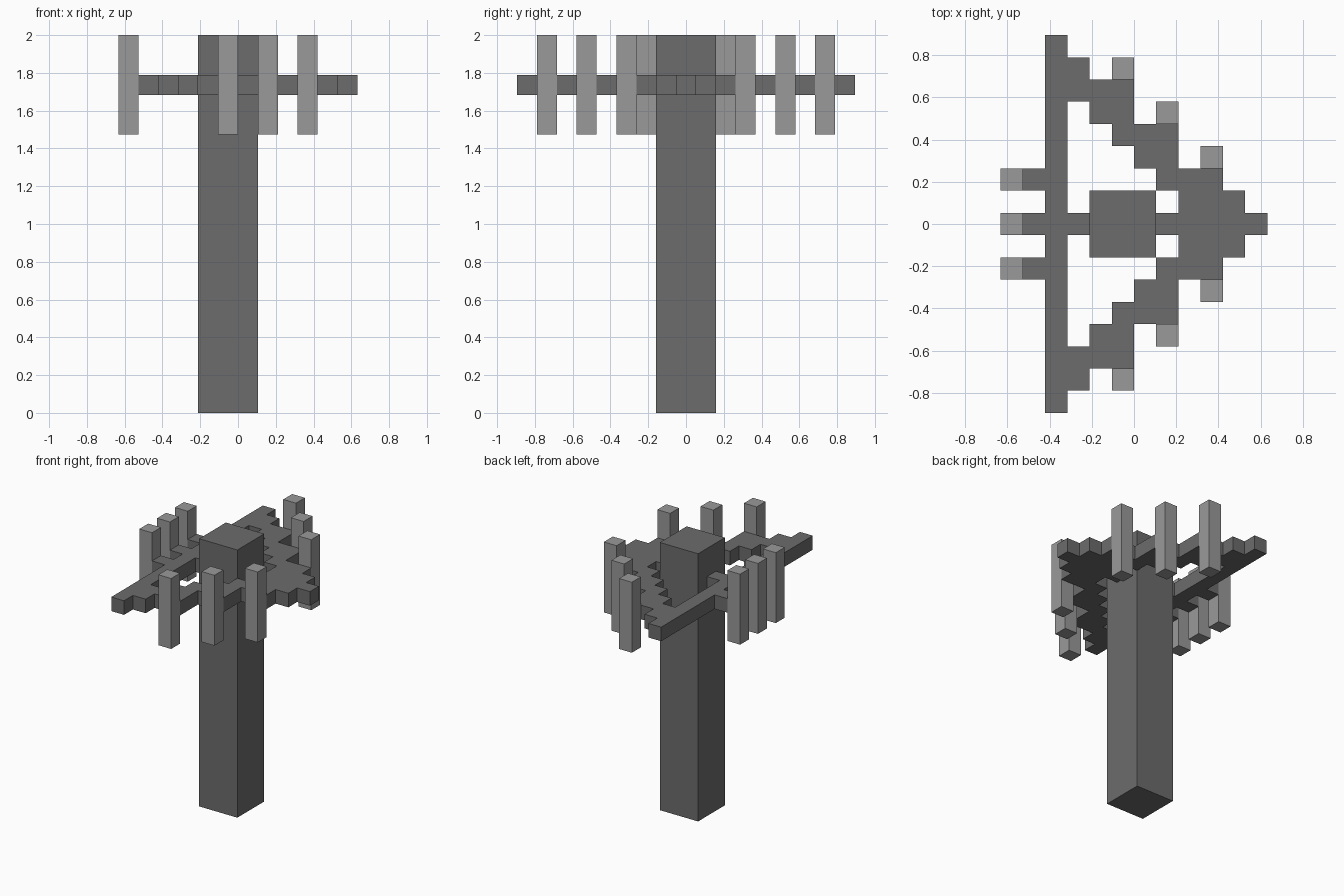
import bpy
import bmesh

cube = bpy.data.objects.get("Cube")
if cube:
    bpy.data.objects.remove(cube, do_unlink=True)

U = 2 / 19  # block size


def material(name, value):
    mat = bpy.data.materials.new(name)
    mat.use_nodes = True
    color = (value, value, value, 1)
    mat.diffuse_color = color
    mat.node_tree.nodes["Principled BSDF"].inputs["Base Color"].default_value = color
    return mat


def make_object(name, bm, mat):
    mesh = bpy.data.meshes.new(name)
    bm.to_mesh(mesh)
    bm.free()
    mesh.materials.append(mat)
    obj = bpy.data.objects.new(name, mesh)
    bpy.context.collection.objects.link(obj)
    return obj


def box(name, x0, x1, y0, y1, z0, z1, mat):
    """Box with its limits given in blocks."""
    bm = bmesh.new()
    bmesh.ops.create_cube(bm, size=1)
    for v in bm.verts:
        v.co.x = U * (x1 if v.co.x > 0 else x0)
        v.co.y = U * (y1 if v.co.y > 0 else y0)
        v.co.z = U * (z1 if v.co.z > 0 else z0)
    return make_object(name, bm, mat)


dark = material("dark grey", 0.15)
light = material("light grey", 0.32)

# Central trunk
box("trunk", -2, 1, -1.5, 1.5, 0, 19, dark)

# Stepped triangular deck: x runs of blocks for each row out from the middle
rows = [
    [(-5, -2), (1, 6)],
    [(-4, -3), (2, 5)],
    [(-5, -3), (1, 4)],
    [(-4, -3), (0, 2)],
    [(-4, -3), (-1, 2)],
    [(-4, -3), (-2, 0)],
    [(-4, 0)],
    [(-4, -2)],
    [(-4, -3)],
]
bm = bmesh.new()
for j, runs in enumerate(rows):
    for side in {j, -j}:
        for start, end in runs:
            for i in range(start, end):
                corners = [(i, -.5), (i + 1, -.5), (i + 1, .5), (i, .5)]
                bm.faces.new([bm.verts.new((x * U, (side + y) * U, 16 * U))
                              for x, y in corners])
bmesh.ops.remove_doubles(bm, verts=bm.verts, dist=U / 100)
deck = make_object("deck", bm, dark)
solid = deck.modifiers.new("thickness", "SOLIDIFY")
solid.thickness = U
solid.offset = 1

# Upright posts around the deck edge
posts = [("back_edge", -6, 0), ("back_edge", -6, 2),
         ("slope", -1, 7), ("slope", 1, 5), ("slope", 3, 3)]
for place, x, j in posts:
    for side in {j, -j}:
        box(place + "_post", x, x + 1, side - .5, side + .5, 14, 19, light)
